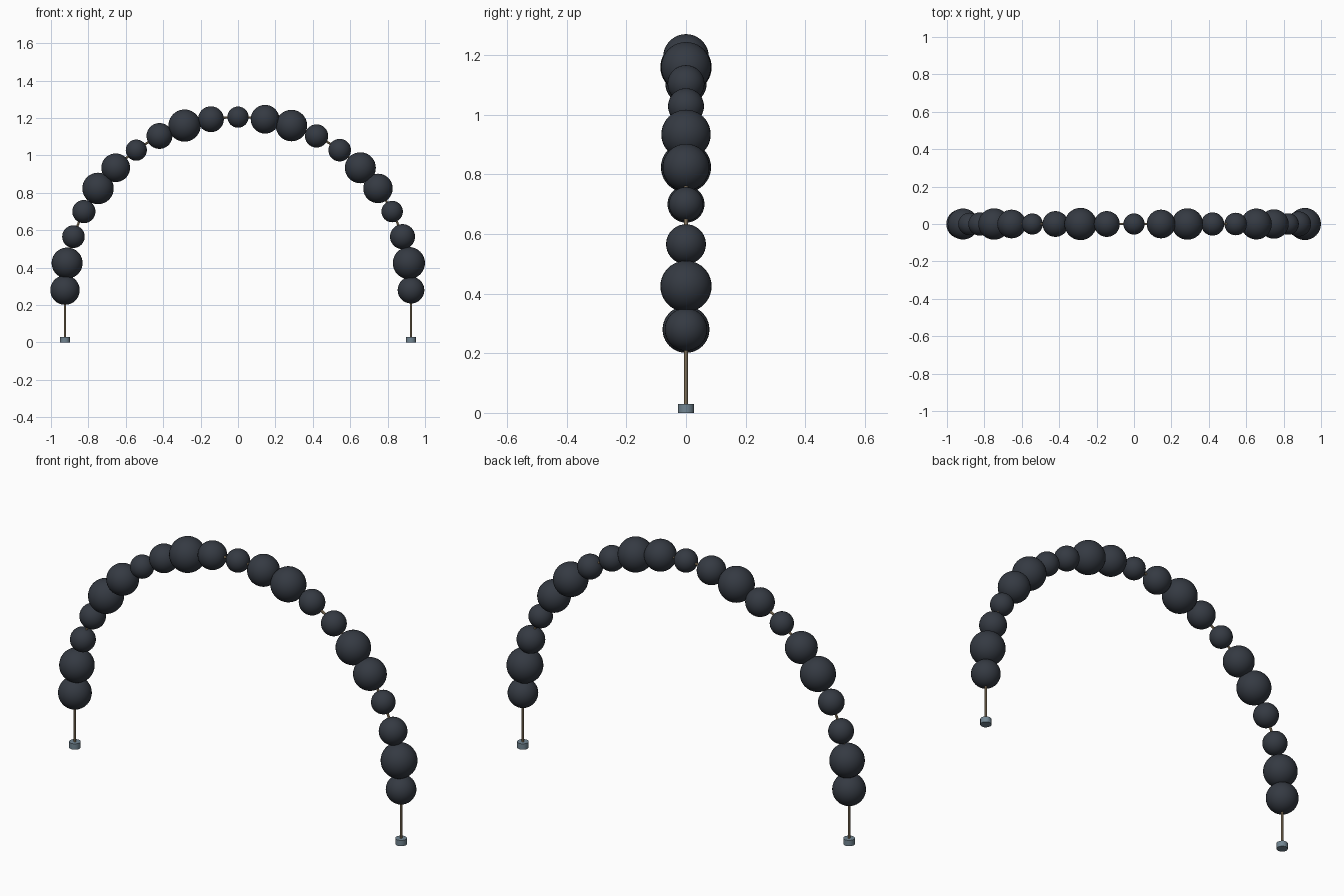
import bpy, math

if "Cube" in bpy.data.objects:
    bpy.data.objects.remove(bpy.data.objects["Cube"])

R, Z0, N = 0.925, 0.28, 21      # arch radius, springing height, ball count
WIRE_R = 0.006


def material(name, rgb):
    m = bpy.data.materials.new(name)
    m.diffuse_color = (*rgb, 1)
    m.use_nodes = True
    m.node_tree.nodes["Principled BSDF"].inputs["Base Color"].default_value = m.diffuse_color
    return m


dark = material("dark_balloon", (0.035, 0.042, 0.055))
tan = material("tan_wire", (0.36, 0.27, 0.16))
slate = material("slate_foot", (0.17, 0.24, 0.29))


def finish(name, mat):
    ob = bpy.context.object
    ob.name = name
    ob.data.materials.append(mat)
    bpy.ops.object.shade_smooth_by_angle(angle=math.radians(40))
    return ob


def arch_point(t):
    return (-R * math.cos(t), 0, Z0 + R * math.sin(t))


# Balls strung along the half circle, size rising and falling in a wave
for i in range(N):
    r = 0.071 + 0.015 * math.sin(1.7 * i + 0.537)
    bpy.ops.mesh.primitive_uv_sphere_add(
        segments=32, ring_count=20, radius=r,
        location=arch_point(math.pi * i / (N - 1)))
    finish(f"balloon_{i + 1}", dark)

# Supporting wire: straight legs joined by the arch
points = [(-R, 0, 0.02)]
points += [arch_point(math.pi * i / 60) for i in range(61)]
points += [(R, 0, 0.02)]
curve = bpy.data.curves.new("arch_wire", "CURVE")
curve.dimensions = "3D"
curve.bevel_depth = WIRE_R
curve.bevel_resolution = 2
curve.use_fill_caps = True
spline = curve.splines.new("POLY")
spline.points.add(len(points) - 1)
for p, co in zip(spline.points, points):
    p.co = (*co, 1)
wire = bpy.data.objects.new("arch_wire", curve)
bpy.context.collection.objects.link(wire)
bpy.ops.object.select_all(action="DESELECT")
wire.select_set(True)
bpy.context.view_layer.objects.active = wire
bpy.ops.object.convert(target="MESH")
finish("arch_wire", tan)

# Small round feet
for side, x in (("left", -R), ("right", R)):
    bpy.ops.mesh.primitive_cylinder_add(
        vertices=16, radius=0.027, depth=0.03, location=(x, 0, 0.015))
    finish(f"foot_{side}", slate)
